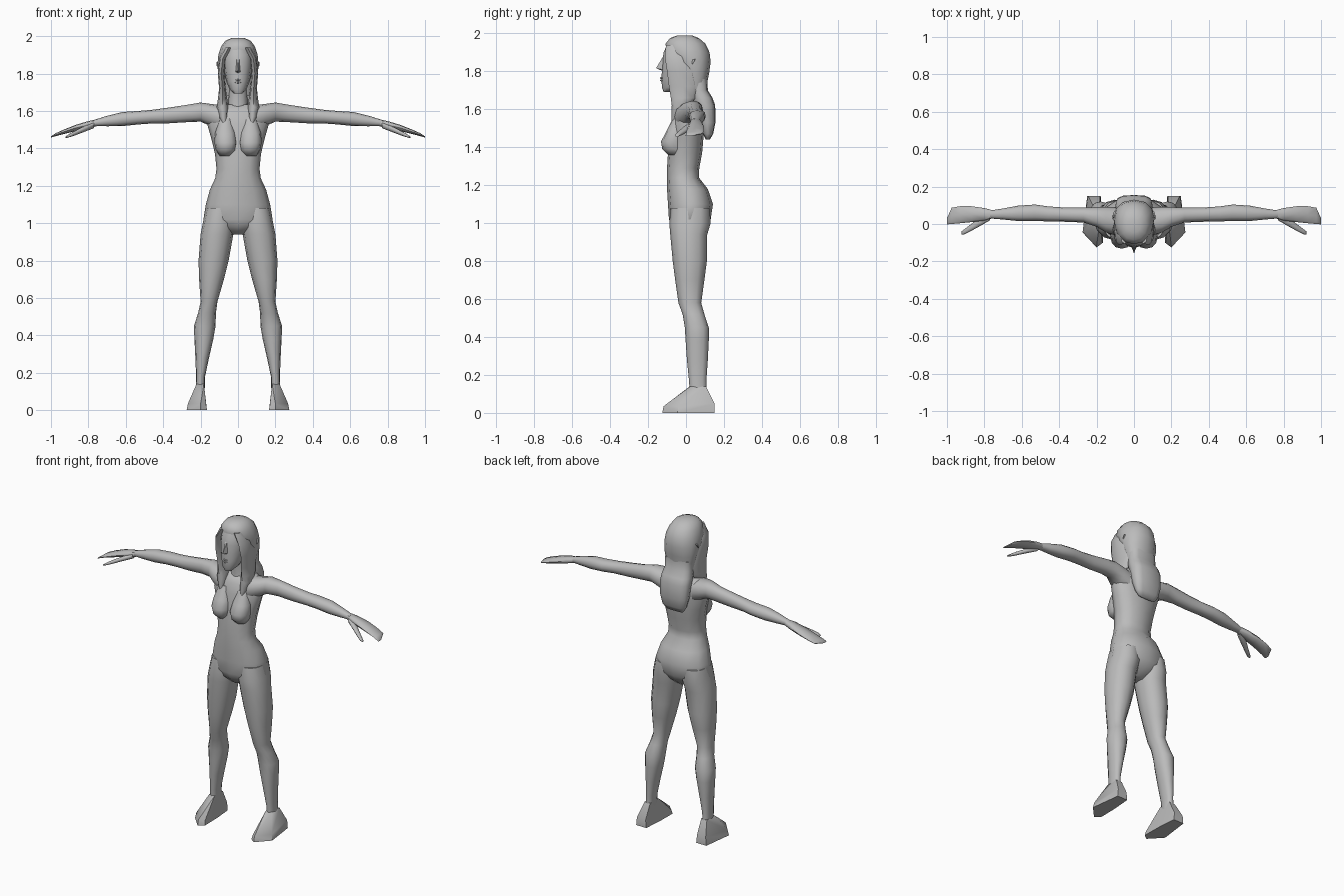
import bpy, bmesh, math
from mathutils import Vector

grey = bpy.data.materials.new("plain grey")
grey.diffuse_color = (0.5, 0.5, 0.5, 1)


def finish(name, bm, mirror=False, angle=60):
    bmesh.ops.recalc_face_normals(bm, faces=bm.faces)
    mesh = bpy.data.meshes.new(name)
    bm.to_mesh(mesh)
    bm.free()
    mesh.materials.append(grey)
    ob = bpy.data.objects.new(name, mesh)
    bpy.context.collection.objects.link(ob)
    if mirror:
        ob.modifiers.new("mirror", 'MIRROR').use_mirror_merge = False
    bpy.ops.object.select_all(action='DESELECT')
    ob.select_set(True)
    bpy.context.view_layer.objects.active = ob
    bpy.ops.object.shade_smooth_by_angle(angle=math.radians(angle))
    return ob


def loft(name, axis, sections, mirror=False, sides=12, power=0.9):
    """Skin oval sections (t, u0, u1, v0, v1); t runs along x or z."""
    bm = bmesh.new()
    rings = []
    for t, u0, u1, v0, v1 in sections:
        ring = []
        for i in range(sides):
            a = 2 * math.pi * i / sides
            c, s = math.cos(a), math.sin(a)
            u = (u0 + u1) / 2 + (u1 - u0) / 2 * math.copysign(abs(c) ** power, c)
            v = (v0 + v1) / 2 + (v1 - v0) / 2 * math.copysign(abs(s) ** power, s)
            ring.append(bm.verts.new((u, v, t) if axis == 'z' else (t, v, u)))
        rings.append(ring)
    for a, b in zip(rings, rings[1:]):
        for i in range(sides):
            j = (i + 1) % sides
            bm.faces.new((a[i], a[j], b[j], b[i]))
    bm.faces.new(rings[0])
    bm.faces.new(rings[-1])
    return finish(name, bm, mirror)


def central(name, sections, **kw):
    """Loft symmetric about x = 0 from (z, half width, front, back)."""
    return loft(name, 'z', [(z, -w, w, f, b) for z, w, f, b in sections], **kw)


def hull(name, points, mirror=False, angle=40):
    bm = bmesh.new()
    for p in points:
        bm.verts.new(p)
    bmesh.ops.convex_hull(bm, input=bm.verts)
    return finish(name, bm, mirror, angle)


# Torso and neck
central("torso", [
    (0.94, .035, -.035, .06), (0.98, .13, -.075, .105), (1.02, .185, -.09, .13),
    (1.10, .172, -.095, .142), (1.18, .15, -.10, .115), (1.24, .122, -.10, .068),
    (1.29, .115, -.10, .07), (1.37, .123, -.095, .085), (1.45, .142, -.085, .092),
    (1.53, .165, -.075, .097), (1.59, .165, -.055, .095), (1.635, .11, -.025, .085)])
central("neck", [(1.58, .075, -.04, .08), (1.64, .05, -.03, .075), (1.76, .048, -.05, .07)])

# Chest
loft("bust", 'z', [
    (1.56, .03, .10, -.065, 0), (1.48, .012, .123, -.105, 0), (1.43, .006, .126, -.132, 0),
    (1.39, .012, .118, -.125, 0), (1.36, .03, .10, -.095, 0)], True)

# Legs
loft("leg", 'z', [
    (1.08, .02, .172, -.08, .125), (1.0, .018, .188, -.088, .13), (.94, .025, .20, -.083, .112),
    (.80, .05, .211, -.07, .11), (.70, .075, .208, -.057, .097), (.58, .11, .20, -.04, .08),
    (.52, .118, .213, -.018, .097), (.45, .12, .236, -.006, .12), (.38, .132, .233, -.002, .12),
    (.28, .155, .228, .005, .115), (.18, .176, .224, .015, .108), (.11, .178, .226, .02, .108)], True)

# Feet
sole = [(.25, .15), (.178, .15), (.168, .03), (.166, -.10), (.20, -.125), (.275, -.045), (.262, .04)]
foot = [(x, y, 0) for x, y in sole]
foot += [(.245, .15, .05), (.183, .15, .05), (.17, -.095, .025), (.20, -.118, .035), (.268, -.04, .035)]
foot += [(.182, .105, .14), (.222, .105, .14), (.182, .02, .14), (.222, .025, .14)]
hull("foot", foot, True)

# Arms and hands
loft("arm", 'x', [
    (.10, 1.49, 1.632, -.06, .09), (.15, 1.52, 1.638, -.045, .092), (.20, 1.543, 1.645, -.015, .09),
    (.27, 1.54, 1.633, .008, .088), (.37, 1.534, 1.618, .012, .088), (.46, 1.533, 1.606, .014, .094),
    (.53, 1.528, 1.60, .016, .104), (.62, 1.519, 1.594, .016, .098), (.70, 1.518, 1.574, .024, .083),
    (.77, 1.52, 1.552, .03, .072)], True)
loft("hand", 'x', [
    (.75, 1.52, 1.555, .032, .072), (.80, 1.507, 1.546, .018, .085), (.87, 1.492, 1.525, .01, .095),
    (.93, 1.477, 1.501, .004, .095), (.975, 1.465, 1.481, .0, .087), (1.0, 1.458, 1.464, -.002, .03)], True, 8, .7)
loft("thumb", 'x', [
    (.77, 1.508, 1.54, .02, .055), (.83, 1.485, 1.515, -.015, .03), (.88, 1.466, 1.49, -.042, -.008),
    (.91, 1.457, 1.472, -.057, -.03), (.923, 1.455, 1.462, -.055, -.04)], True, 8)

# Face, nose and lips
central("head", [
    (1.692, .022, -.118, -.08), (1.715, .045, -.127, -.02), (1.76, .063, -.129, .04),
    (1.81, .073, -.127, .07), (1.86, .079, -.124, .08), (1.90, .076, -.118, .08),
    (1.945, .062, -.098, .06)])
hull("nose", [(0, -.158, 1.817), (.014, -.12, 1.808), (-.014, -.12, 1.808), (0, -.12, 1.80),
              (.006, -.12, 1.88), (-.006, -.12, 1.88)])
for lip, z in (("upper_lip", 1.765), ("lower_lip", 1.752)):
    hull(lip, [(-.024, -.118, z), (.024, -.118, z), (0, -.136, z - .003), (0, -.136, z + .003),
               (0, -.122, z + .008), (0, -.122, z - .008)])

# Hair: cap, back fall and front strands
central("hair_cap", [
    (1.68, .082, .0, .108), (1.74, .096, -.01, .112), (1.79, .106, -.03, .122),
    (1.85, .11, -.075, .13), (1.90, .105, -.102, .124), (1.945, .09, -.108, .103),
    (1.975, .068, -.085, .068), (1.99, .035, -.045, .03)])
central("hair_back", [
    (1.76, .09, .02, .113), (1.70, .09, .02, .115), (1.66, .098, .03, .14), (1.62, .10, .045, .154),
    (1.53, .096, .07, .155), (1.47, .082, .09, .143), (1.44, .06, .105, .125)], power=.7)
loft("hair_strand", 'z', [
    (1.94, .03, .07, -.105, -.03), (1.88, .064, .10, -.112, .02), (1.80, .072, .108, -.10, .05),
    (1.72, .066, .101, -.09, .06), (1.66, .057, .108, -.08, .05), (1.62, .052, .114, -.075, .02),
    (1.57, .058, .10, -.077, -.02), (1.52, .07, .078, -.074, -.062)], True, 8)

# Ears
hull("ear", [(.10, .03, 1.83), (.10, .05, 1.865), (.10, .025, 1.865), (.116, .048, 1.86), (.114, .035, 1.84)], True)
